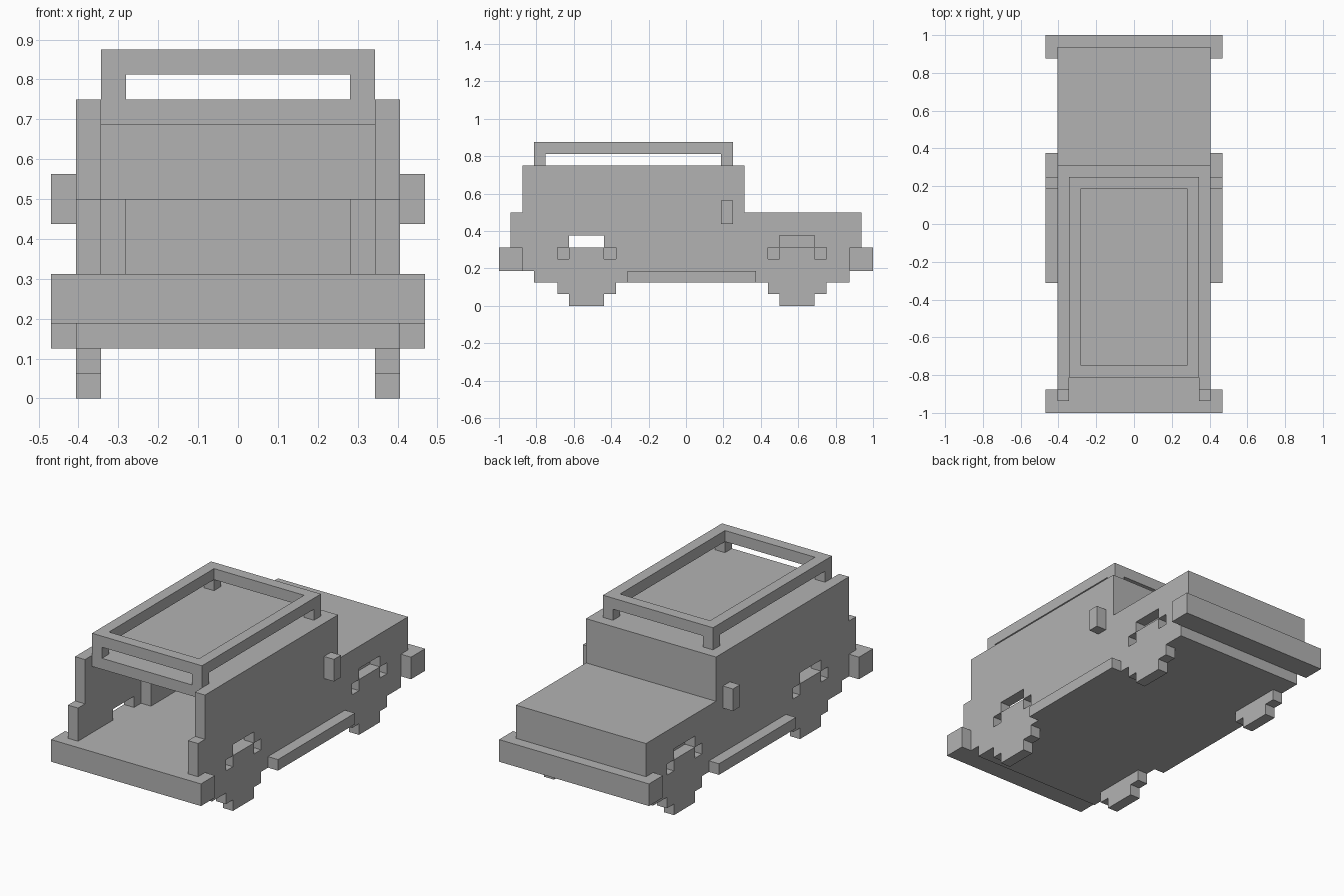
import bpy
import bmesh
from mathutils import Vector

U = 1 / 16  # size of one building block

default_cube = bpy.data.objects.get("Cube")
if default_cube:
    bpy.data.objects.remove(default_cube, do_unlink=True)

grey = bpy.data.materials.new("body grey")
grey.use_nodes = True
grey.diffuse_color = (0.45, 0.45, 0.45, 1)
grey.node_tree.nodes["Principled BSDF"].inputs["Base Color"].default_value = grey.diffuse_color


def finish(name, bm, mirrored=False):
    """Turn a bmesh in block units into a named object."""
    bmesh.ops.recalc_face_normals(bm, faces=bm.faces)
    bmesh.ops.scale(bm, vec=Vector((U, U, U)), verts=bm.verts)
    mesh = bpy.data.meshes.new(name)
    bm.to_mesh(mesh)
    bm.free()
    mesh.materials.append(grey)
    obj = bpy.data.objects.new(name, mesh)
    bpy.context.collection.objects.link(obj)
    if mirrored:
        mirror = obj.modifiers.new("Mirror", "MIRROR")
        mirror.use_mirror_merge = False
    return obj


def box(name, x, y, z, mirrored=False):
    """Box given by its (min, max) on each axis, in blocks."""
    bm = bmesh.new()
    bmesh.ops.create_cube(bm, size=1)
    for v in bm.verts:
        v.co = [(a + b) / 2 + c * (b - a) for (a, b), c in zip((x, y, z), v.co)]
    return finish(name, bm, mirrored)


def block_panel(name, x, filled, carved):
    """Mirrored panel of unit cells in the side plane, with cells carved out."""
    def cells(spans):
        return {(j, k) for y0, y1, z0, z1 in spans
                for j in range(y0, y1) for k in range(z0, z1)}

    solid = cells(filled) - cells(carved)
    bm = bmesh.new()
    points = {}

    def vert(*co):
        if co not in points:
            points[co] = bm.verts.new(co)
        return points[co]

    for j, k in solid:
        corners = [(j, k), (j + 1, k), (j + 1, k + 1), (j, k + 1)]
        for side in x:
            bm.faces.new([vert(side, *c) for c in corners])
        # rim faces only where the neighbour is empty
        neighbours = [(j, k - 1), (j + 1, k), (j, k + 1), (j - 1, k)]
        for i, other in enumerate(neighbours):
            if other not in solid:
                a, b = corners[i], corners[(i + 1) % 4]
                bm.faces.new([vert(x[0], *a), vert(x[0], *b), vert(x[1], *b), vert(x[1], *a)])
    return finish(name, bm, mirrored=True)


BODY, INNER, LINER, WIDE = 6.5, 5.5, 4.5, 7.5
inside = (-INNER, INNER)

# Side panels: stepped outline including wheels, with arch slots carved out
wheels, slots = [], []
for y in (-11, 7):
    wheels += [(y + 1, y + 4, 0, 1), (y, y + 5, 1, 2)]
    slots += [(y + 1, y + 4, 5, 6), (y, y + 1, 4, 5), (y + 4, y + 5, 4, 5)]
shell = [(-13, 14, 2, 3), (-14, 14, 3, 5), (-15, 15, 5, 8), (-14, 5, 8, 12)]
block_panel("side_panel", (INNER, BODY), wheels + shell, slots)

# Chassis and floor
box("chassis_underside", inside, (-13, 14), (2, 3))
box("floor", inside, (-14, 14), (3, 5))

# Engine block, windscreen wall, roof and low inner linings
box("hood", inside, (3, 15), (5, 8))
box("windscreen", inside, (4, 5), (8, 11))
box("roof", inside, (-13, 5), (11, 12))
box("inner_lining", (LINER, INNER), (-6, 3), (5, 8), mirrored=True)

# Bumpers at both ends
box("front_bumper", (-WIDE, WIDE), (-16, -14), (3, 5))
box("rear_bumper", (-WIDE, WIDE), (14, 16), (3, 5))

# Running boards and wing mirrors
box("running_board", (BODY, WIDE), (-5, 6), (2, 3), mirrored=True)
box("wing_mirror", (BODY, WIDE), (3, 4), (7, 9), mirrored=True)

# Roof rack: rectangular rail on four corner posts
box("rack_side_rail", (LINER, INNER), (-13, 4), (13, 14), mirrored=True)
for end, y in (("front", (-13, -12)), ("rear", (3, 4))):
    box("rack_" + end + "_rail", (-LINER, LINER), y, (13, 14))
    box("rack_" + end + "_post", (LINER, INNER), y, (12, 13), mirrored=True)
